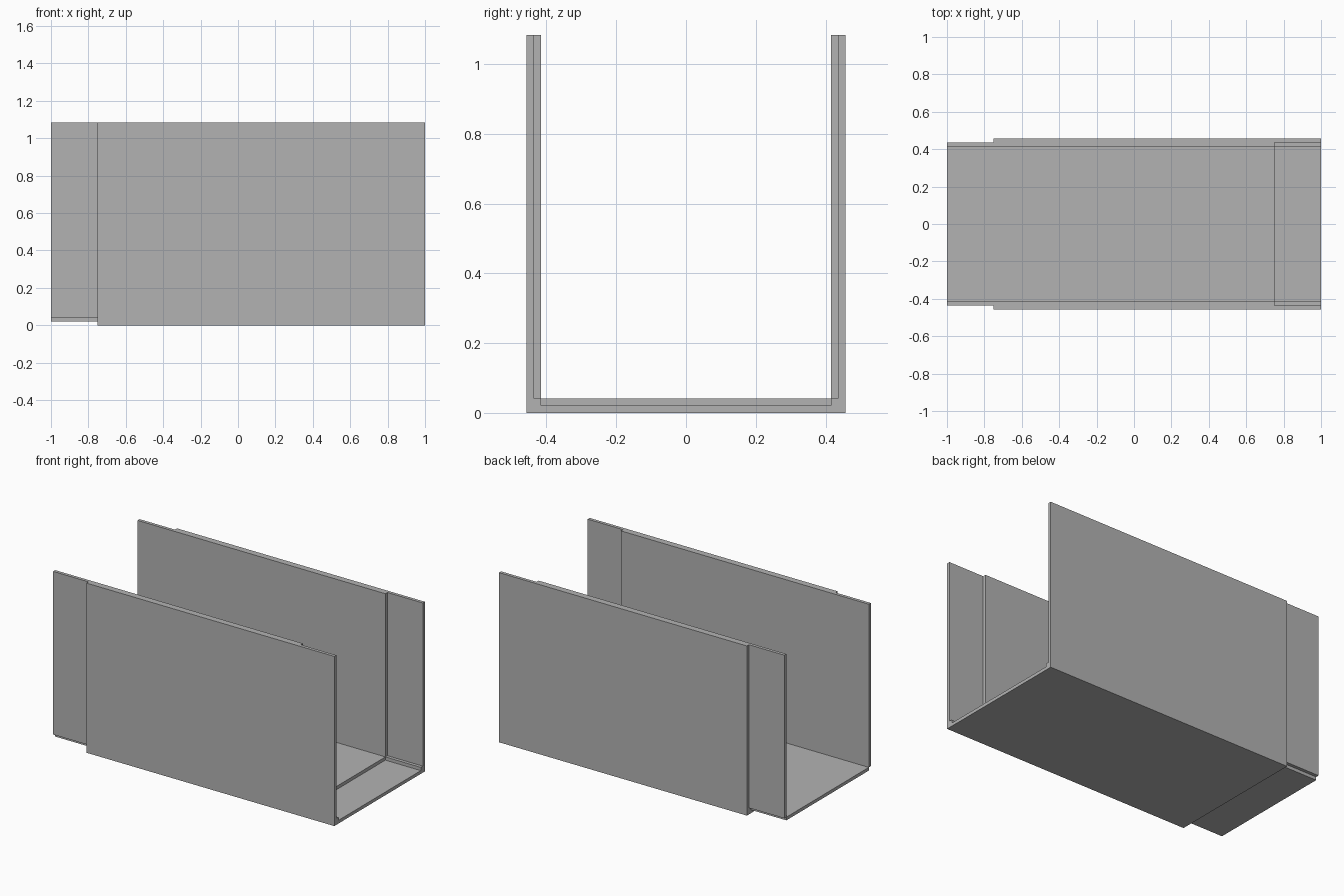
import bpy, bmesh

cube = bpy.data.objects.get("Cube")
if cube:
    bpy.data.objects.remove(cube)

HEIGHT = 1.083
HALF_WIDTH = 0.457
LAYER = 0.0207          # thickness of each of the two layers
LAP = 0.25              # how far the layers are offset at each end
MID = HALF_WIDTH - LAYER
INNER = MID - LAYER

grey = bpy.data.materials.new("plain grey")
grey.use_nodes = True
colour = (0.45, 0.45, 0.45, 1)
grey.diffuse_color = colour
grey.node_tree.nodes["Principled BSDF"].inputs["Base Color"].default_value = colour


def prism(name, outline, x0, x1):
    """Extrude a closed (y, z) outline along x."""
    bm = bmesh.new()
    face = bm.faces.new([bm.verts.new((x0, y, z)) for y, z in outline])
    new = bmesh.ops.extrude_face_region(bm, geom=[face])["geom"]
    moved = [v for v in new if isinstance(v, bmesh.types.BMVert)]
    bmesh.ops.translate(bm, verts=moved, vec=(x1 - x0, 0, 0))
    bmesh.ops.recalc_face_normals(bm, faces=bm.faces)
    mesh = bpy.data.meshes.new(name)
    bm.to_mesh(mesh)
    bm.free()
    mesh.materials.append(grey)
    obj = bpy.data.objects.new(name, mesh)
    bpy.context.collection.objects.link(obj)
    return obj


def panel(name, y0, y1, z0, z1):
    """Inner layer panel, sticking out at the -x end."""
    prism(name, [(y0, z0), (y1, z0), (y1, z1), (y0, z1)], -1, 1 - LAP)


# Outer channel, with stepped inside corners that receive the inner layer
half = [(HALF_WIDTH, 0), (HALF_WIDTH, HEIGHT), (MID, HEIGHT),
        (MID, 2 * LAYER), (INNER, 2 * LAYER), (INNER, LAYER)]
mirrored = [(-y, z) for y, z in reversed(half)]
prism("outer_channel", half + mirrored, -1 + LAP, 1)

# Inner layer: floor and two walls
panel("inner_floor", -INNER, INNER, LAYER, 2 * LAYER)
panel("inner_front_wall", -MID, -INNER, 2 * LAYER, HEIGHT)
panel("inner_back_wall", INNER, MID, 2 * LAYER, HEIGHT)
